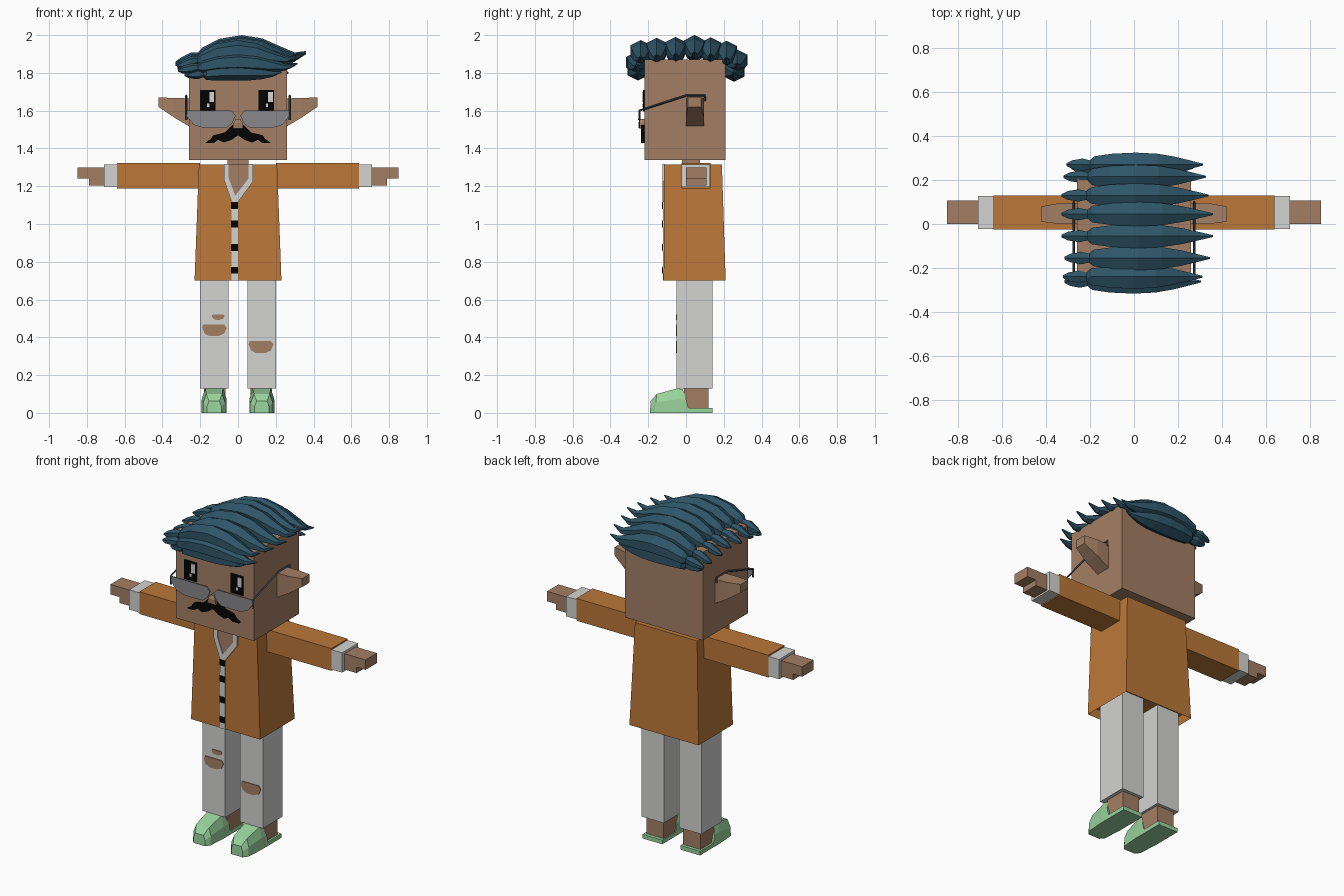
import bpy, bmesh, math

cube = bpy.data.objects.get("Cube")
if cube:
    bpy.data.objects.remove(cube, do_unlink=True)


def material(name, r, g, b):
    """Flat material from display values 0-255."""
    color = tuple((c / 255) ** 2.2 for c in (r, g, b)) + (1.0,)
    m = bpy.data.materials.new(name)
    m.use_nodes = True
    m.diffuse_color = color
    m.node_tree.nodes["Principled BSDF"].inputs["Base Color"].default_value = color
    return m


SKIN = material("skin", 162, 126, 100)
ORANGE = material("orange_coat", 186, 119, 59)
WHITE = material("off_white", 210, 210, 208)
BLACK = material("black", 12, 12, 12)
HAIR = material("blue_hair", 50, 86, 104)
GREEN = material("green_shoe", 152, 210, 155)
LENS = material("grey_lens", 135, 135, 138)
FRAME = material("frame_metal", 70, 76, 86)


def finish(bm, name, mat):
    bmesh.ops.recalc_face_normals(bm, faces=bm.faces)
    mesh = bpy.data.meshes.new(name)
    bm.to_mesh(mesh)
    bm.free()
    mesh.materials.append(mat)
    obj = bpy.data.objects.new(name, mesh)
    bpy.context.collection.objects.link(obj)
    return obj


def loft(name, rings, mat):
    """Skin a closed tube through rings with equal point counts."""
    bm = bmesh.new()
    loops = [[bm.verts.new(p) for p in ring] for ring in rings]
    n = len(loops[0])
    for a, b in zip(loops, loops[1:]):
        for i in range(n):
            j = (i + 1) % n
            bm.faces.new((a[i], a[j], b[j], b[i]))
    bm.faces.new(loops[0])
    bm.faces.new(loops[-1])
    return finish(bm, name, mat)


def rect(x, y, z):
    return [(x[0], y[0], z), (x[1], y[0], z), (x[1], y[1], z), (x[0], y[1], z)]


def box(name, x, y, z, mat):
    return loft(name, [rect(x, y, z[0]), rect(x, y, z[1])], mat)


def span(s, a, b):
    return sorted((s * a, s * b))


def plate(name, pts, y, depth, mat, s=1):
    """Thin front-facing plate from an x, z outline."""
    return loft(name, [[(s * px, yy, pz) for px, pz in pts] for yy in (y, y + depth)], mat)


def quad(x0, x1, z0, z1):
    return [(x0, z0), (x1, z0), (x1, z1), (x0, z1)]


# Head and neck
box("head", (-.26, .26), (-.22, .21), (1.34, 1.87), SKIN)
box("neck", (-.055, .055), (-.02, .075), (1.30, 1.35), SKIN)

# Coat body, flared, with a recessed hem
loft("coat_body", [rect((-.23, .23), (-.118, .21), .70),
                   rect((-.207, .207), (-.116, .19), 1.315)], ORANGE)
coat = bpy.data.objects["coat_body"]
bm = bmesh.new()
bm.from_mesh(coat.data)
bm.faces.ensure_lookup_table()
hem = min(bm.faces, key=lambda f: f.calc_center_median().z)
bmesh.ops.inset_region(bm, faces=[hem], thickness=.012)
for v in hem.verts:
    v.co.z += .05
bm.to_mesh(coat.data)
bm.free()

# Shirt front: neckline, collar, placket and stripes
plate("neckline", [(-.055, 1.318), (.055, 1.318), (.055, 1.24), (-.01, 1.14), (-.055, 1.24)],
      -.121, .006, SKIN)
plate("collar_right", [(-.075, 1.318), (-.05, 1.318), (-.05, 1.245), (-.015, 1.15),
                       (-.018, 1.11), (-.035, 1.12), (-.075, 1.235)], -.125, .009, WHITE)
plate("collar_left", [(.08, 1.318), (.055, 1.318), (.055, 1.24), (-.015, 1.15),
                      (-.018, 1.11), (.003, 1.12), (.08, 1.225)], -.125, .009, WHITE)
plate("placket", quad(-.035, 0, .70, 1.13), -.123, .007, WHITE)
for i, z in enumerate((.755, .875, 1.00, 1.098)):
    plate(f"stripe_{i}", quad(-.036, 0, z - .018, z + .018), -.126, .006, BLACK)

for s, side in ((1, "left"), (-1, "right")):
    # Arm
    box(f"sleeve_{side}", span(s, .2, .64), (-.025, .13), (1.188, 1.322), ORANGE)
    box(f"cuff_{side}", span(s, .64, .71), (-.023, .128), (1.195, 1.314), WHITE)
    box(f"hand_{side}", span(s, .70, .85), (0, .108), (1.24, 1.30), SKIN)
    box(f"fingers_{side}", span(s, .70, .79), (0, .108), (1.205, 1.24), SKIN)

    # Leg
    box(f"trouser_{side}", span(s, .05, .20), (-.05, .14), (.13, .76), WHITE)
    box(f"ankle_{side}", span(s, .065, .18), (-.01, .12), (.02, .14), SKIN)

    # Shoe: lofted toe cap and flat heel sole
    rings = []
    for y0, y1, w, h in ((-.19, -.188, .038, .062), (-.165, -.155, .058, .10),
                         (-.05, -.045, .066, .13), (.02, -.018, .066, .125)):
        cx = s * .126
        rings.append([(cx - w, y0, 0), (cx - w, (y0 + y1) / 2, h * .55), (cx - w * .72, y1, h),
                      (cx + w * .72, y1, h), (cx + w, (y0 + y1) / 2, h * .55), (cx + w, y0, 0)])
    loft(f"shoe_{side}", rings, GREEN)
    box(f"heel_sole_{side}", span(s, .06, .192), (0, .14), (0, .025), GREEN)

    # Ear, tapering outwards
    loft(f"ear_{side}", [[(s * x, y0, z0), (s * x, y1, z0), (s * x, y1, z1), (s * x, y0, z1)]
                         for x, y0, y1, z0, z1 in ((.255, 0, .095, 1.515, 1.665),
                                                   (.34, 0, .095, 1.565, 1.667),
                                                   (.42, .01, .08, 1.62, 1.67))], SKIN)

    # Eye with highlights
    ex = .15 if s > 0 else -.16
    plate(f"eye_{side}", quad(ex - .041, ex + .041, 1.595, 1.71), -.227, .008, BLACK)
    plate(f"eye_shine_{side}", quad(ex + .008, ex + .034, 1.645, 1.70), -.23, .006, WHITE)
    plate(f"eye_spark_{side}", quad(ex - .003, ex + .010, 1.62, 1.637), -.23, .006, WHITE)

    # Spectacles
    plate(f"lens_{side}", [(.012, 1.575), (.035, 1.60), (.27, 1.60), (.272, 1.57), (.235, 1.525),
                           (.18, 1.508), (.06, 1.51), (.03, 1.535)], -.25, .006, LENS, s)
    curve = bpy.data.curves.new(f"temple_{side}", "CURVE")
    curve.dimensions = "3D"
    curve.bevel_depth = .006
    curve.bevel_resolution = 0
    path = ((-.247, 1.55), (-.247, 1.60), (0, 1.68), (.10, 1.68), (.10, 1.65))
    spline = curve.splines.new("POLY")
    spline.points.add(len(path) - 1)
    for p, (y, z) in zip(spline.points, path):
        p.co = (s * .274, y, z, 1)
    spline.use_smooth = False
    curve.materials.append(FRAME)
    bpy.context.collection.objects.link(bpy.data.objects.new(f"temple_{side}", curve))

    # Half of the moustache
    plate(f"moustache_{side}", [(0, 1.505), (.03, 1.525), (.07, 1.485), (.13, 1.47), (.145, 1.45),
                                (.172, 1.43), (.13, 1.428), (.105, 1.445), (.075, 1.432),
                                (.035, 1.445), (0, 1.47)], -.238, .02, BLACK, s)

# Nose
loft("nose", [rect((-.028, .028), (-.25, -.21), 1.505), rect((-.024, .024), (-.252, -.21), 1.535),
              rect((-.012, .012), (-.245, -.21), 1.555)], SKIN)

# Ripped knees
RIP = [(-1, .3), (-.9, .8), (.8, .8), (1, .3), (.8, -.6), (.3, -1), (-.4, -1), (-.8, -.6)]
for i, (cx, cz, w, h) in enumerate(((-.125, .44, .065, .034), (-.105, .508, .034, .015),
                                    (.122, .352, .066, .036))):
    plate(f"knee_rip_{i}", [(cx + px * w, cz + pz * h) for px, pz in RIP], -.054, .007, SKIN)

# Hair: swept locks, each a tapering six-sided tube along x
LOCK = ((-.33, 1.855, .006), (-.30, 1.862, .02), (-.25, 1.88, .028), (-.212, 1.887, .02),
        (-.19, 1.895, .038), (-.1, 1.93, .05), (.02, 1.945, .055), (.13, 1.932, .05),
        (.22, 1.906, .036), (.30, 1.89, .018), (.36, 1.912, .004))


def lock(i, y, dz, dx, size, arch):
    rings = []
    for x, z, r in LOCK:
        cz = 1.88 + (z - 1.88) * arch + dz
        rings.append([(x * size + dx, y + r * 1.15 * math.sin(a), cz + r * math.cos(a))
                      for a in (k * math.pi / 3 for k in range(6))])
    loft(f"hair_lock_{i}", rings, HAIR)


for i, args in enumerate(((-.24, -.02, -.02, .92, .9), (-.155, -.015, 0, .96, 1),
                          (-.055, -.01, 0, 1, 1), (.045, 0, 0, 1, 1),
                          (.13, -.012, -.01, .97, 1), (.215, -.03, -.01, .94, 1),
                          (-.262, -.055, -.02, .9, .5), (.27, -.05, -.01, .9, .6),
                          (-.255, -.085, -.03, .72, .3), (.255, -.085, -.02, .8, .2))):
    lock(i, *args)
